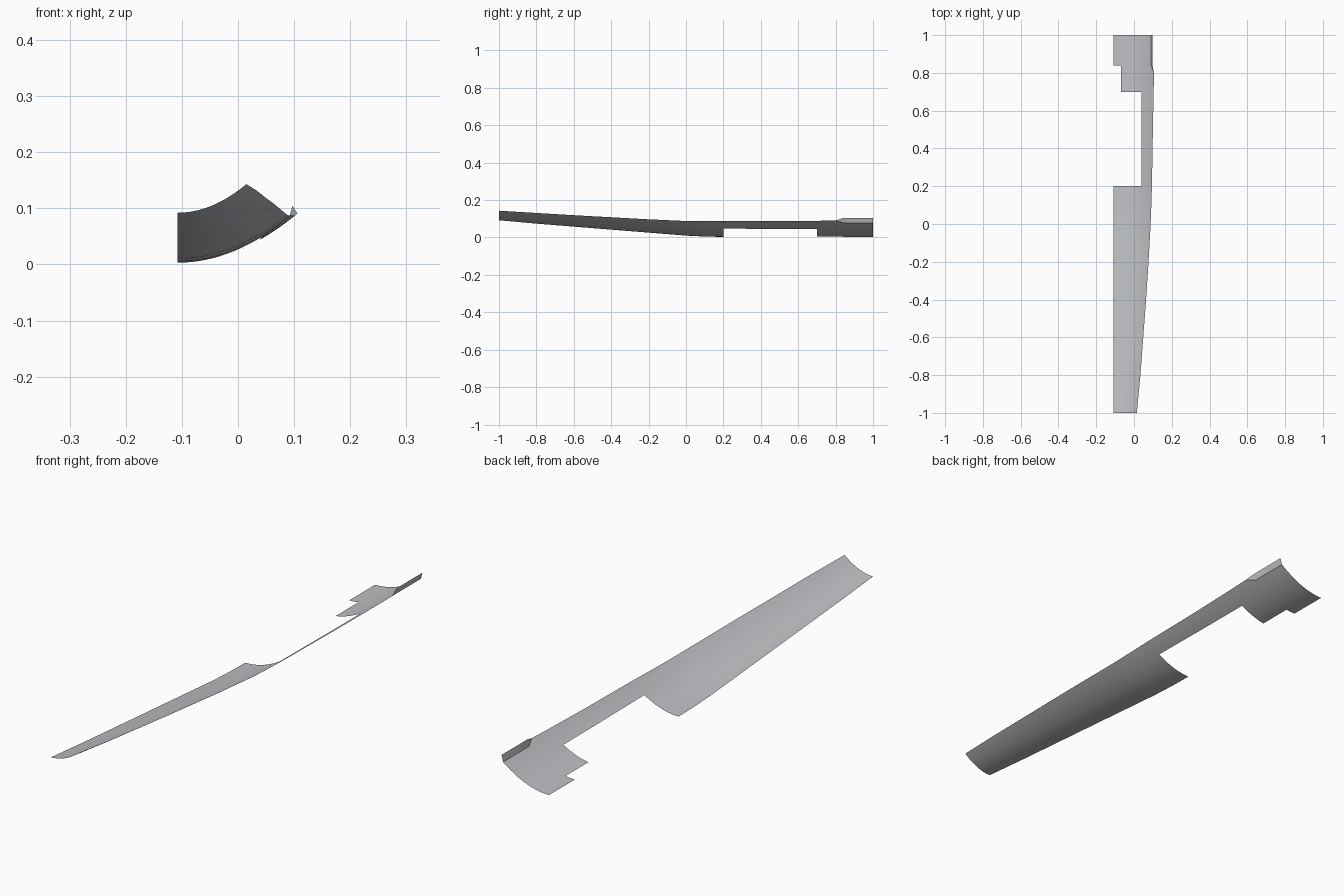
import bpy
import bmesh

if "Cube" in bpy.data.objects:
    bpy.data.objects.remove(bpy.data.objects["Cube"])

LEFT = -0.108  # straight inner edge of the panel

# Stations along the length: y, outer edge x, inner edge z, outer edge z
STATIONS = [
    (-1.0, 0.015, 0.092, 0.143), (-0.8, 0.034, 0.074, 0.131),
    (-0.6, 0.049, 0.058, 0.119), (-0.4, 0.064, 0.042, 0.108),
    (-0.2, 0.077, 0.026, 0.097), (0.0, 0.088, 0.010, 0.088),
    (0.1, 0.092, 0.005, 0.087), (0.2, 0.095, 0.003, 0.087),
    (0.5, 0.100, 0.002, 0.087), (0.7, 0.104, 0.002, 0.089),
    (0.8, 0.106, 0.002, 0.091), (1.0, 0.106, 0.002, 0.091),
]


def station(y):
    for a, b in zip(STATIONS, STATIONS[1:]):
        if y <= b[0] + 1e-6:
            t = (y - a[0]) / (b[0] - a[0])
            return [p + (q - p) * t for p, q in zip(a[1:], b[1:])]


def outer(y):
    """Outer edge of the curved skin; it narrows beside the upturned lip."""
    x = station(y)[0]
    return x - 0.016 * min(1, max(0, (y - 0.8) / 0.04))


def skin(x, y):
    """Height of the parabolic cross-section."""
    edge, low, high = station(y)
    return low + (high - low) * ((x - LEFT) / (edge - LEFT)) ** 2


bm = bmesh.new()


def patch(ys, x0, x1, columns):
    """Curved sheet between two edges; an edge of None follows the outer edge."""
    rows = []
    for y in ys:
        end = outer(y) if x1 is None else x1
        xs = [x0 + (end - x0) * i / columns for i in range(columns + 1)]
        rows.append([bm.verts.new((x, y, skin(x, y))) for x in xs])
    for a, b in zip(rows, rows[1:]):
        for i in range(columns):
            bm.faces.new((a[i], a[i + 1], b[i + 1], b[i]))


MID = 0.04
# Tapered blade
patch([-1 + 0.1 * i for i in range(13)], LEFT, None, 16)
# Narrow strip beside the opening
patch([0.2, 0.3, 0.4, 0.5, 0.6, 0.7], MID, None, 6)
# Stepped tail
tail = [0.7, 0.75, 0.8, 0.84, 0.92, 1.0]
patch(tail, MID, None, 6)
patch(tail, -0.068, MID, 8)
patch(tail[3:], LEFT, -0.068, 3)

# Upturned lip at the tail
lip = []
for y in (0.8, 0.84, 0.92, 1.0):
    x = outer(y)
    base = bm.verts.new((x, y, skin(x, y)))
    top = base if y == 0.8 else bm.verts.new((0.097, y, 0.104))
    lip.append((base, top))
for (a, b), (c, d) in zip(lip, lip[1:]):
    bm.faces.new((a, b, d, c) if a != b else (a, d, c))

bmesh.ops.remove_doubles(bm, verts=bm.verts, dist=0.0004)
mesh = bpy.data.meshes.new("curved_panel")
bm.to_mesh(mesh)
bm.free()

panel = bpy.data.objects.new("curved_panel", mesh)
bpy.context.collection.objects.link(panel)
grey = bpy.data.materials.new("light_grey")
grey.diffuse_color = (0.52, 0.53, 0.55, 1)
grey.use_nodes = True
grey.node_tree.nodes["Principled BSDF"].inputs["Base Color"].default_value = grey.diffuse_color
mesh.materials.append(grey)

bpy.context.view_layer.objects.active = panel
panel.select_set(True)
bpy.ops.object.shade_smooth_by_angle(angle=0.52)
